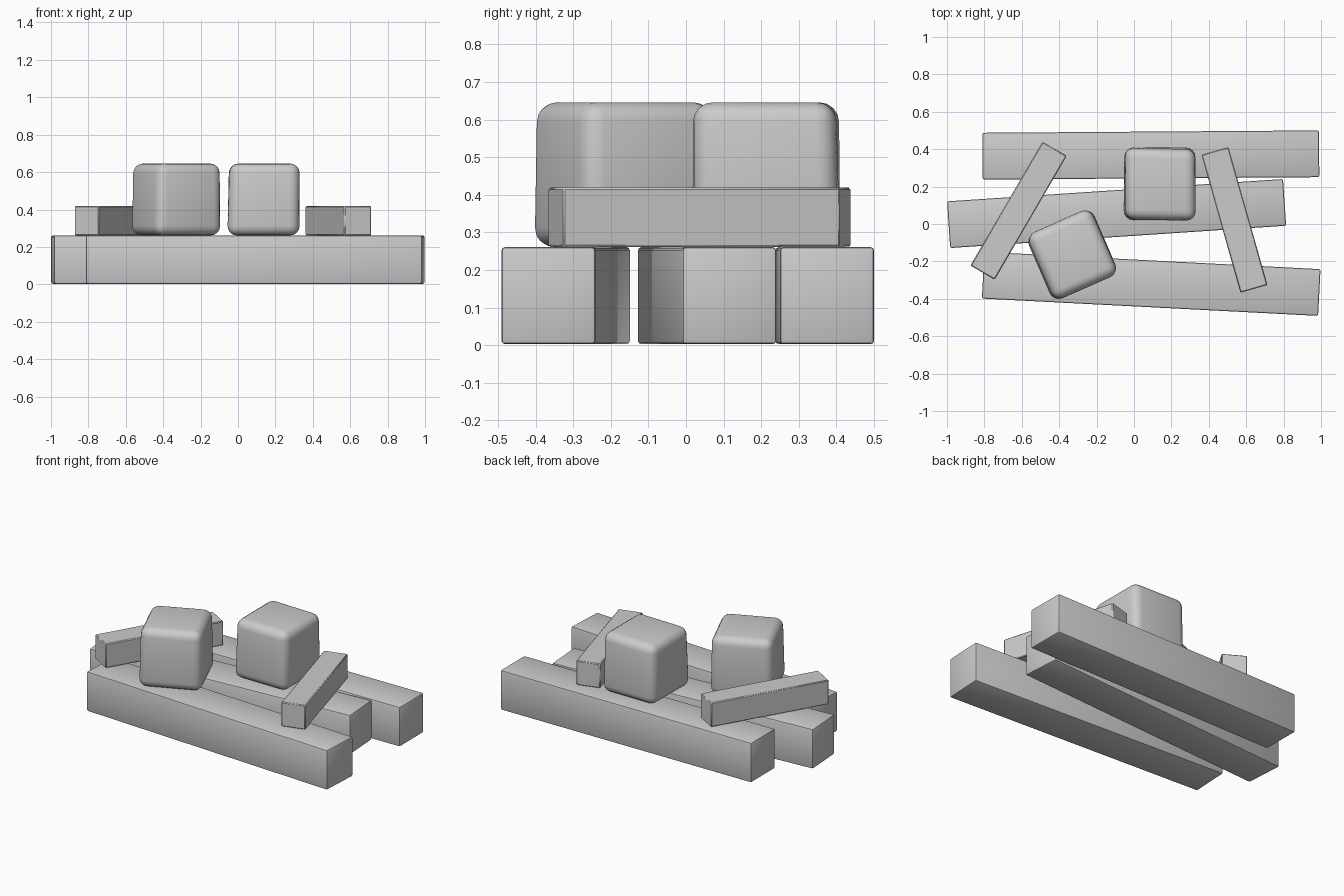
import bpy, random
from math import radians
from mathutils import Vector

if "Cube" in bpy.data.objects:
    bpy.data.objects.remove(bpy.data.objects["Cube"])

random.seed(4)


def block(name, size, x, y, z0, angle, bevel, segments, jitter=0.0):
    """Bevelled box resting at height z0, turned about z."""
    bpy.ops.mesh.primitive_cube_add(size=1, location=(x, y, z0 + size[2] / 2))
    ob = bpy.context.object
    ob.name = name
    ob.rotation_euler.z = radians(angle)
    for v in ob.data.vertices:
        v.co = v.co * Vector(size)
        # hewn stones have slightly uneven side faces
        v.co.x += random.uniform(-jitter, jitter)
        v.co.y += random.uniform(-jitter, jitter)
    mod = ob.modifiers.new("rounded_edges", 'BEVEL')
    mod.width = bevel
    mod.segments = segments
    mod.limit_method = 'NONE'
    bpy.ops.object.modifier_apply(modifier=mod.name)
    bpy.ops.object.shade_smooth_by_angle(angle=radians(40))
    return ob


# Long timbers on the ground: x, y, angle
for name, x, y, a in (("beam_back", 0.09, 0.369, 0.4),
                      ("beam_middle", -0.093, 0.056, 3.8),
                      ("beam_front", 0.092, -0.32, -2.95)):
    block(name, (1.8, 0.25, 0.258), x, y, 0.003, a, 0.009, 2)

# Short planks lying across the timbers
for name, x, y, a in (("plank_left", -0.617, 0.071, 59.8),
                      ("plank_right", 0.537, 0.022, -74.2)):
    block(name, (0.766, 0.15, 0.158), x, y, 0.261, a, 0.005, 1)

# Rounded stone blocks
for name, x, y, a in (("stone_back", 0.14, 0.213, 0),
                      ("stone_front", -0.33, -0.16, 24)):
    block(name, (0.382, 0.382, 0.385), x, y, 0.261, a, 0.052, 4, 0.007)
